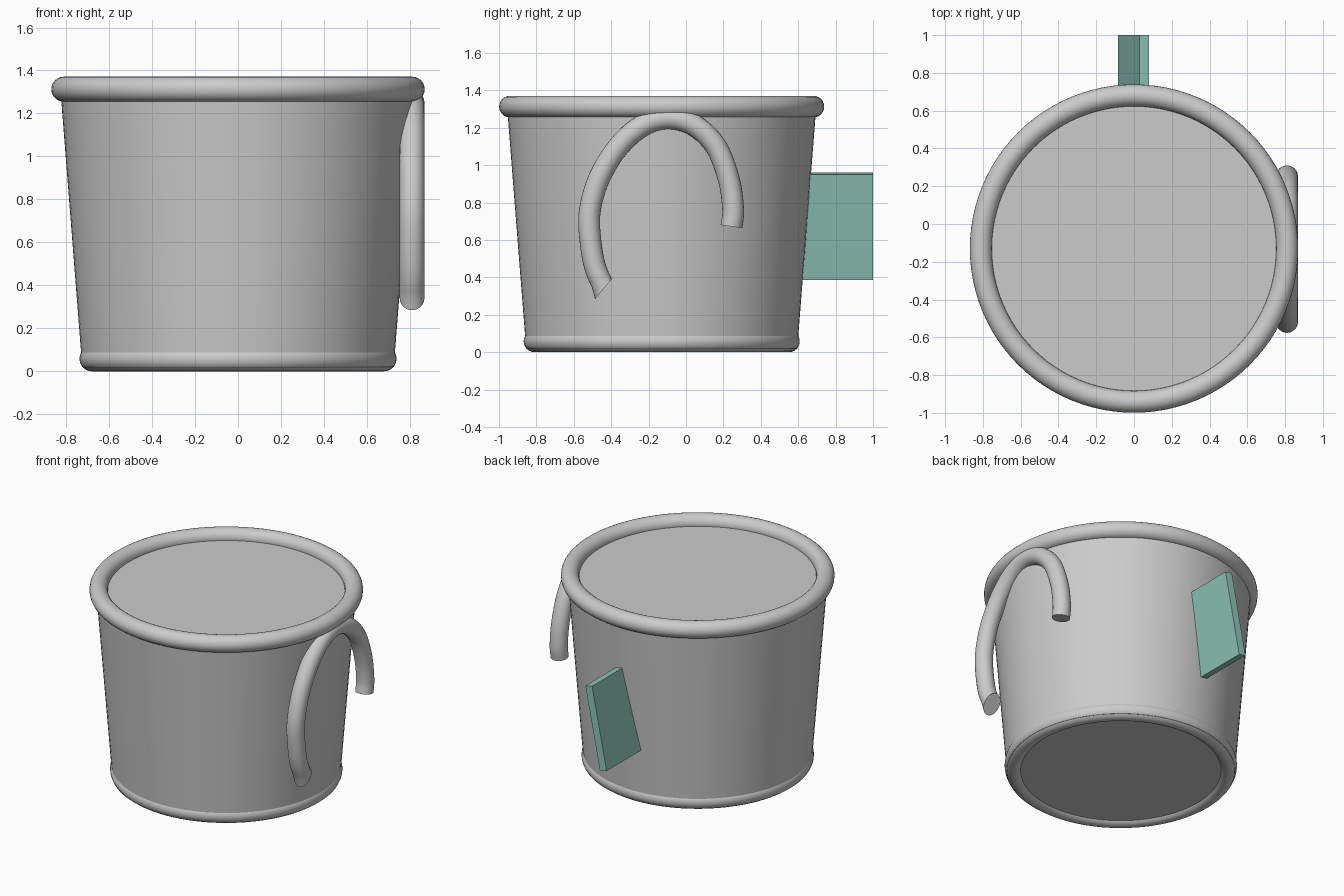
import bpy, bmesh, math
from mathutils import Vector

if "Cube" in bpy.data.objects:
    bpy.data.objects.remove(bpy.data.objects["Cube"])

CY = -0.13      # cup axis in y
TUBE = 0.058    # radius of rim, foot and handle tubes


def smooth(ob):
    bpy.ops.object.select_all(action='DESELECT')
    ob.select_set(True)
    bpy.context.view_layer.objects.active = ob
    bpy.ops.object.shade_smooth_by_angle(angle=math.radians(35))


def ring(name, radius, z):
    bpy.ops.mesh.primitive_torus_add(major_radius=radius, minor_radius=TUBE,
                                     major_segments=96, minor_segments=24,
                                     location=(0, CY, z))
    bpy.context.object.name = name
    smooth(bpy.context.object)


def spline(pts, steps):
    # Catmull-Rom curve through the given points
    p = [pts[0] * 2 - pts[1]] + pts + [pts[-1] * 2 - pts[-2]]
    out = []
    for i in range(1, len(p) - 2):
        a, b, c, d = p[i - 1:i + 3]
        for s in range(steps):
            t = s / steps
            out.append(0.5 * (2 * b + (c - a) * t + (2 * a - 5 * b + 4 * c - d) * t**2
                              + (3 * b - a - 3 * c + d) * t**3))
    return out + [pts[-1]]


# tapered cup body, closed by the flat top
bpy.ops.mesh.primitive_cone_add(vertices=96, radius1=0.725, radius2=0.826,
                                depth=1.285, location=(0, CY, 0.02 + 1.285 / 2))
bpy.context.object.name = "cup_body"
smooth(bpy.context.object)

# rolled rim and foot ring
ring("rim", 0.811, 1.313)
ring("foot_ring", 0.68, TUBE)

# hooked handle: tube in a flat plane beside the cup, lower end cut at a slant
path = [(0.243, 0.672), (0.252, 0.76), (0.23, 0.92), (0.16, 1.10), (0.04, 1.215),
        (-0.10, 1.25), (-0.235, 1.21), (-0.36, 1.10), (-0.46, 0.94),
        (-0.51, 0.78), (-0.516, 0.65), (-0.49, 0.47), (-0.438, 0.342)]
centre = spline([Vector((0.81, y, z)) for y, z in path], 5)
bm = bmesh.new()
side = Vector((1, 0, 0))
N = 24
loops = []
for i, p in enumerate(centre):
    tangent = (centre[min(i + 1, len(centre) - 1)] - centre[max(i - 1, 0)]).normalized()
    across = side.cross(tangent) * TUBE
    if i == len(centre) - 1:
        slant = Vector((0, 0.048, 0.058))
        across = slant if slant.dot(across) > 0 else -slant
    loops.append([bm.verts.new(p + side * TUBE * math.cos(a) + across * math.sin(a))
                  for a in (2 * math.pi * k / N for k in range(N))])
for a, b in zip(loops, loops[1:]):
    for k in range(N):
        bm.faces.new((a[k], a[(k + 1) % N], b[(k + 1) % N], b[k]))
bm.faces.new(loops[0])
bm.faces.new(loops[-1])
bmesh.ops.recalc_face_normals(bm, faces=bm.faces)
mesh = bpy.data.meshes.new("handle")
bm.to_mesh(mesh)
bm.free()
handle = bpy.data.objects.new("handle", mesh)
bpy.context.collection.objects.link(handle)
smooth(handle)

# tilted coloured tab on the back
bpy.ops.mesh.primitive_cube_add(size=1, location=(-0.0025, 0.78, 0.6725),
                                rotation=(0, math.radians(11.3), 0))
tab = bpy.context.object
tab.name = "back_tab"
tab.scale = (0.053, 0.44, 0.5755)
teal = bpy.data.materials.new("teal")
teal.diffuse_color = (0.27, 0.56, 0.48, 1)
teal.use_nodes = True
teal.node_tree.nodes["Principled BSDF"].inputs["Base Color"].default_value = teal.diffuse_color
tab.data.materials.append(teal)
